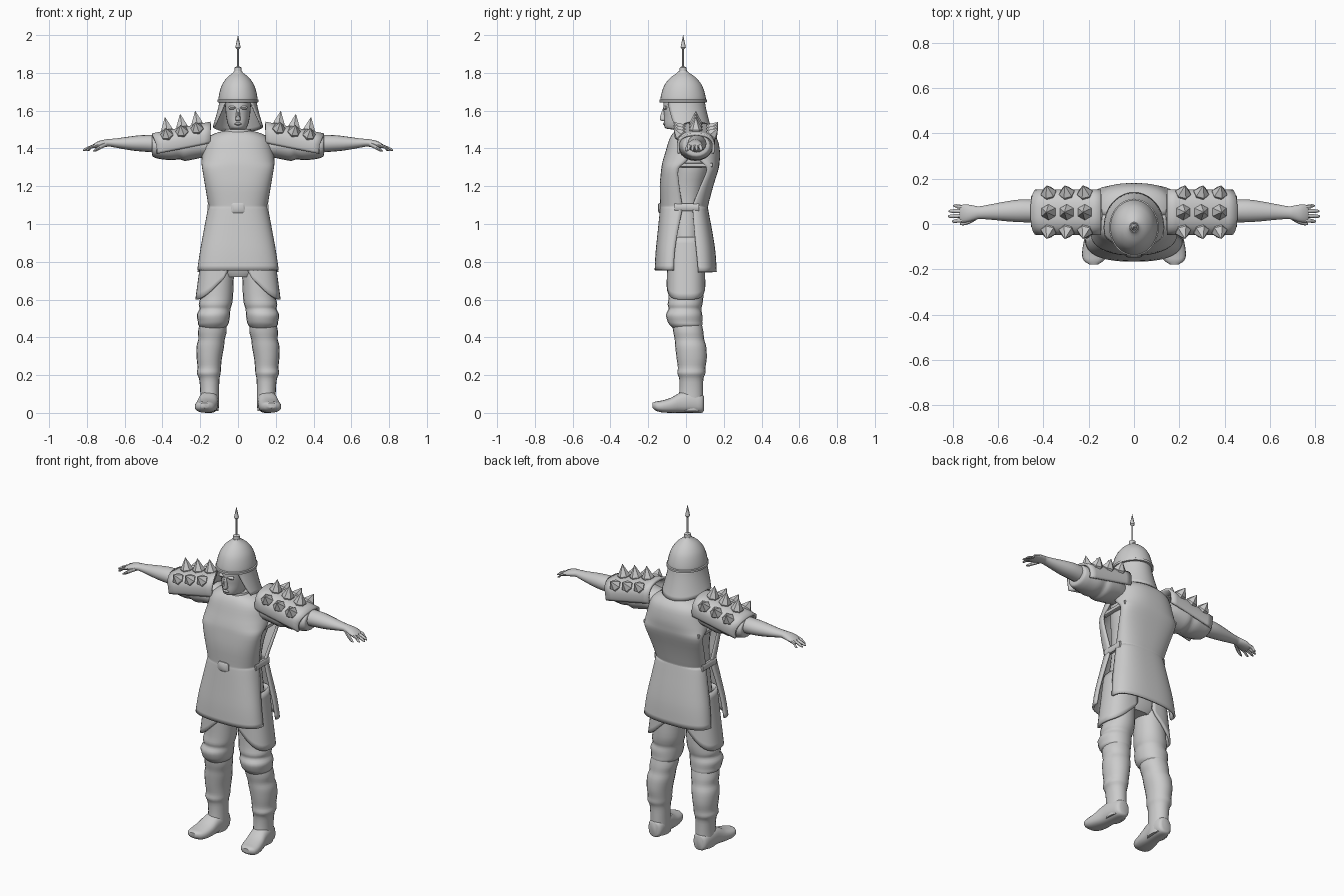
import bpy, math
from mathutils import Vector

steel = bpy.data.materials.new("plain_grey")
steel.diffuse_color = (0.6, 0.6, 0.6, 1)


def smooth_rows(rows, steps=3):
    """Catmull-Rom interpolation of rows of numbers."""
    out = []
    for i in range(len(rows) - 1):
        p = [rows[max(i - 1, 0)], rows[i], rows[i + 1], rows[min(i + 2, len(rows) - 1)]]
        for s in range(steps):
            t = s / steps
            out.append([0.5 * (2 * b + (c - a) * t + (2 * a - 5 * b + 4 * c - d) * t * t
                               + (3 * b - a - 3 * c + d) * t ** 3) for a, b, c, d in zip(*p)])
    return out + [list(rows[-1])]


def finish(name, verts, faces, mirror=False, angle=45, thick=0):
    me = bpy.data.meshes.new(name)
    me.from_pydata(verts, [], faces)
    me.materials.append(steel)
    ob = bpy.data.objects.new(name, me)
    bpy.context.collection.objects.link(ob)
    bpy.ops.object.select_all(action='DESELECT')
    ob.select_set(True)
    bpy.context.view_layer.objects.active = ob
    bpy.ops.object.mode_set(mode='EDIT')
    bpy.ops.mesh.select_all(action='SELECT')
    bpy.ops.mesh.normals_make_consistent(inside=False)
    bpy.ops.object.mode_set(mode='OBJECT')
    bpy.ops.object.shade_smooth_by_angle(angle=math.radians(angle))
    if thick:
        m = ob.modifiers.new("thickness", 'SOLIDIFY')
        m.thickness, m.offset = thick, 0
    if mirror:
        ob.modifiers.new("mirror", 'MIRROR')
    return ob


def power(v, e):
    return math.copysign(abs(v) ** e, v)


def loft(name, rings, axis='z', n=20, e=0.9, steps=3, **kw):
    """Closed skin over elliptic rings: (position, centre a, centre b, radius a, radius b)."""
    rings = smooth_rows(rings, steps) if steps > 1 else rings
    verts = []
    for t, ca, cb, ra, rb in rings:
        for k in range(n):
            w = 2 * math.pi * k / n
            a, b = ca + max(ra, 0) * power(math.cos(w), e), cb + max(rb, 0) * power(math.sin(w), e)
            verts.append({'z': (a, b, t), 'x': (t, a, b), 'y': (a, t, b)}[axis])
    faces = [(r * n + k, r * n + (k + 1) % n, (r + 1) * n + (k + 1) % n, (r + 1) * n + k)
             for r in range(len(rings) - 1) for k in range(n)]
    faces += [tuple(range(n)), tuple(range(len(verts) - n, len(verts)))]
    return finish(name, verts, faces, **kw)


def sheet(name, fn, nu, nv, thick=0.012, **kw):
    """Open plate from a function of u and v."""
    verts = [fn(i / nu, j / nv) for j in range(nv + 1) for i in range(nu + 1)]
    w = nu + 1
    faces = [(j * w + i, j * w + i + 1, (j + 1) * w + i + 1, (j + 1) * w + i)
             for j in range(nv) for i in range(nu)]
    return finish(name, verts, faces, thick=thick, **kw)


def row_at(rows, v):
    return rows[round(v * (len(rows) - 1))]


# Helmet, rim and arrow-shaped finial
CY = -0.015
loft("helmet", [(z, 0, CY, r, r * 1.16) for z, r in
     [(1.645, .1), (1.66, .104), (1.70, .097), (1.74, .083), (1.775, .058), (1.80, .028), (1.81, .02)]],
     n=32, e=1)
loft("helmet_rim", [(z, 0, CY, r, r * 1.16) for z, r in
     [(1.643, .1), (1.645, .109), (1.657, .109), (1.663, .1)]], n=32, e=1, steps=1)
loft("helmet_knob", [(z, 0, CY, r, r) for z, r in [(1.80, .02), (1.828, .018), (1.833, .01)]], n=12, e=1, steps=1)
loft("finial_shaft", [(z, 0, CY, .005, .005) for z in (1.82, 1.94)], n=8, e=1, steps=1)
loft("finial_tip", [(z, 0, CY, r, r) for z, r in [(1.925, .005), (1.935, .014), (2.0, .0005)]],
     n=8, e=1, steps=1)

# Head and face
loft("head", [(1.45, 0, .03, .06, .06), (1.495, 0, .02, .055, .06), (1.505, 0, -.025, .045, .08),
              (1.53, 0, -.028, .055, .088), (1.57, 0, -.024, .063, .092), (1.61, 0, -.02, .067, .1),
              (1.67, 0, -.018, .07, .1)], n=24)
loft("nose", [(1.545, 0, -.115, .008, .01), (1.553, 0, -.12, .014, .019),
              (1.575, 0, -.118, .011, .018), (1.612, 0, -.112, .007, .01)], n=10)
loft("lips", [(1.522, 0, -.108, .01, .008), (1.53, 0, -.112, .02, .011), (1.538, 0, -.11, .01, .008)], n=10)
loft("brow", [(1.606, .028, -.108, .016, .006), (1.616, .028, -.11, .022, .013),
              (1.626, .028, -.108, .016, .006)], n=10, mirror=True)


# Neck guard hanging from the helmet, open at the face
def guard(u, v):
    start = -48 + 32 * v
    a = math.radians(start + (180 - 2 * start) * u)
    r = .094 + .036 * v ** 1.3
    return (r * math.cos(a), CY + (r * 1.14 + .003) * math.sin(a),
            1.655 - v * (.14 + .03 * max(math.sin(a), 0)))


sheet("neck_guard", guard, 28, 8, .008)
loft("collar", [(1.475, 0, .02, .085, .085), (1.485, 0, .018, .074, .08), (1.502, 0, .015, .068, .074)], n=24, e=.8)

# Body under the tunic
loft("torso", [(.72, 0, 0, .10, .07), (.78, 0, 0, .165, .09), (.95, 0, 0, .155, .09), (1.09, 0, .0, .138, .09),
               (1.2, 0, .01, .145, .10), (1.3, 0, .03, .165, .11), (1.4, 0, .04, .165, .11),
               (1.455, 0, .035, .13, .085), (1.485, 0, .03, .06, .06)], n=28)


# Tunic panels with open side slits: (height, half width, face y, edge y)
def panel(name, rows):
    rows = smooth_rows(rows, 3)

    def fn(u, v):
        z, w, yf, ye = row_at(rows, v)
        a = math.pi * u
        return (w * power(math.cos(a), .8), ye + (yf - ye) * math.sin(a) ** .75, z)
    sheet(name, fn, 28, len(rows) - 1, .012)


panel("tunic_front", [(1.488, .07, -.05, .03), (1.472, .125, -.068, .04), (1.44, .165, -.085, .04),
      (1.38, .182, -.103, .035), (1.33, .187, -.118, 0), (1.29, .183, -.125, -.04), (1.2, .168, -.133, -.035),
      (1.1, .152, -.13, -.02), (1.075, .155, -.132, -.02), (.95, .178, -.145, -.045),
      (.85, .196, -.155, -.06), (.755, .21, -.16, -.065)])
panel("tunic_back", [(1.488, .07, .115, .03), (1.472, .125, .14, .04), (1.44, .165, .163, .04),
      (1.38, .182, .174, .045), (1.33, .187, .172, .08), (1.29, .183, .166, .11), (1.2, .168, .138, .075),
      (1.1, .152, .112, .035), (1.075, .155, .112, .035), (.95, .178, .135, .045),
      (.85, .196, .15, .055), (.745, .208, .157, .065)])

# Belt side straps, armpit bands and buckle
loft("belt_strap", [(y, .15, 1.088, .012, .02) for y in (-.06, .0, .07)], 'y', 10, .5, mirror=True)
loft("armpit_band", [(y, .172, 1.312, .014, .012) for y in (-.06, .04, .14)], 'y', 10, .6, mirror=True)
loft("buckle", [(-.125, 0, 1.085, .036, .027), (-.142, 0, 1.085, .036, .027), (-.147, 0, 1.085, .028, .02)],
     'y', 24, .45, steps=1)

# Sleeves, forearms, hands
loft("sleeve", [(.13, .04, 1.41, .07, .06), (.19, .045, 1.415, .085, .065), (.23, .048, 1.415, .09, .072),
                (.28, .05, 1.41, .092, .076), (.31, .05, 1.412, .086, .07), (.35, .052, 1.41, .089, .072),
                (.40, .053, 1.412, .083, .07), (.43, .054, 1.412, .078, .064), (.452, .055, 1.415, .07, .057),
                (.455, .055, 1.418, .05, .04)], 'x', 20, 1, mirror=True)
loft("forearm", [(.43, .057, 1.425, .05, .047), (.5, .058, 1.427, .05, .044), (.56, .056, 1.427, .044, .038),
                 (.63, .053, 1.428, .034, .027), (.68, .05, 1.43, .028, .02), (.70, .049, 1.428, .031, .02),
                 (.735, .047, 1.422, .039, .018), (.76, .046, 1.414, .038, .013), (.77, .046, 1.411, .03, .008)],
     'x', 16, 1, mirror=True)
for i, (y0, y1, tip) in enumerate([(.018, .012, .803), (.038, .034, .82), (.056, .057, .817), (.074, .08, .797)]):
    loft(f"finger_{i + 1}", [(.745, y0, 1.417, .009, .009), (.775, (y0 + y1) / 2, 1.409, .0088, .009),
                             (tip - .012, y1, 1.396, .0075, .0075), (tip, y1, 1.39, .003, .003)],
         'x', 8, 1, mirror=True)
loft("thumb", [(.695, .03, 1.424, .012, .012), (.725, .012, 1.41, .011, .012), (.752, .003, 1.393, .009, .009),
               (.768, 0, 1.386, .003, .003)], 'x', 8, 1, mirror=True)


# Arched shoulder plates with spikes
def pad_point(x, a):
    base = 1.462 - .2 * (x - .15)
    return Vector((x, .052 + .094 * power(math.cos(a), .8), base + .072 * power(math.sin(a), .8)))


def pad(u, v):
    a = math.radians(-22 + 224 * u)
    return pad_point(.145 + .285 * v + .025 * max(math.sin(a), 0) * v, a)


sheet("shoulder_plate", pad, 24, 8, .014, mirror=True)
for x in (.215, .295, .375):
    for deg in (38, 90, 142):
        h = .078 if deg == 90 else .058
        ob = loft("shoulder_spike", [(-.01, 0, 0, .03, .03), (.012, 0, 0, .035, .035), (h, 0, 0, .0008, .0008)],
                  n=6, e=1, steps=1, angle=20, mirror=True)
        a = math.radians(deg)
        turn = Vector((.15, math.cos(a) * .75, math.sin(a))).to_track_quat('Z', 'Y').to_matrix().to_4x4()
        turn.translation = pad_point(x, a)
        ob.data.transform(turn)


# Thigh guards: curved plates with rounded lower edge
def thigh_guard(u, v):
    a = math.radians(-105 + 210 * u)
    low = .60 + .15 * abs(2 * u - 1) ** 3
    z = .93 + (low - .93) * v
    k = (.93 - z) / .33
    return (.09 + (.085 + .045 * k) * power(math.cos(a), .8), (.088 + .012 * k) * power(math.sin(a), .8), z)


sheet("thigh_guard", thigh_guard, 20, 10, .012, mirror=True)

# Trousers with folds, boots
loft("trouser_leg", [(.82, .09, 0, .075, .085), (.72, .105, 0, .083, .09), (.62, .112, 0, .086, .092),
                     (.575, .12, -.005, .088, .092), (.55, .122, -.006, .082, .087), (.52, .13, -.01, .088, .096),
                     (.485, .13, -.006, .083, .092), (.465, .132, 0, .078, .086), (.445, .132, .005, .06, .07)],
     'z', 20, .95, mirror=True)
loft("boot_shaft", [(.475, .132, .005, .07, .078), (.43, .136, .012, .076, .08), (.39, .14, .018, .07, .078),
                    (.35, .147, .025, .073, .082), (.29, .152, .03, .067, .08), (.24, .152, .03, .062, .073),
                    (.21, .155, .028, .063, .074), (.18, .152, .028, .054, .064), (.12, .15, .028, .05, .063),
                    (.06, .15, .025, .05, .066), (.01, .15, .022, .047, .066)], 'z', 20, .95, mirror=True)
loft("boot_foot", [(.094, .15, .05, .025, .04), (.08, .15, .05, .043, .05), (.02, .153, .058, .052, .058),
                   (-.03, .158, .054, .053, .054), (-.08, .165, .04, .057, .04), (-.13, .173, .034, .056, .031),
                   (-.16, .177, .036, .045, .024), (-.178, .178, .04, .02, .013)], 'y', 20, .8, mirror=True)
